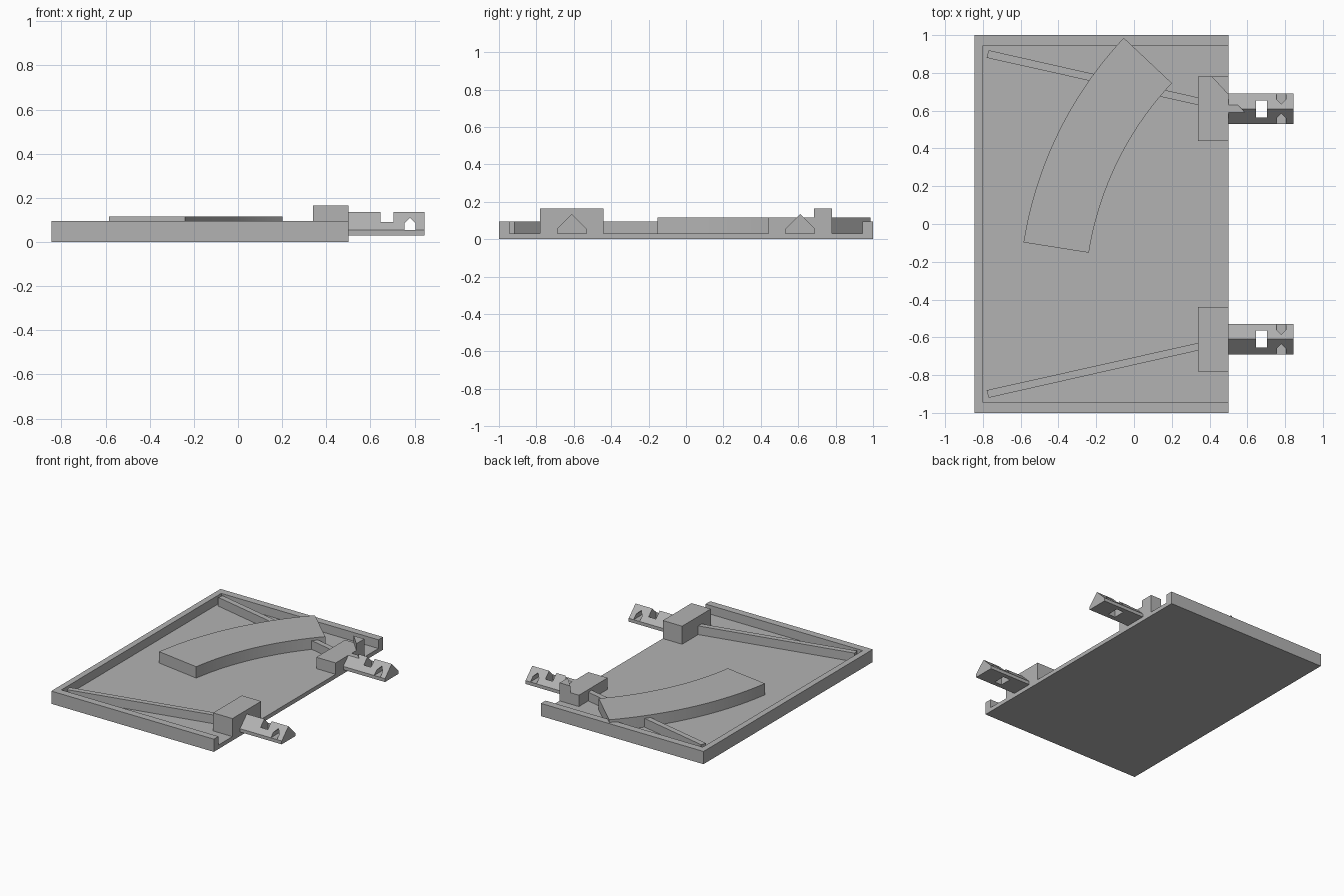
import bpy
import bmesh
from math import cos, sin, radians
from mathutils import Vector

cube = bpy.data.objects.get("Cube")
if cube:
    bpy.data.objects.remove(cube, do_unlink=True)

grey = bpy.data.materials.new("plain grey")
grey.use_nodes = True
grey.diffuse_color = (0.45, 0.45, 0.45, 1)
grey.node_tree.nodes["Principled BSDF"].inputs["Base Color"].default_value = grey.diffuse_color

FLOOR, WALL, RAISED, BLOCK = 0.03, 0.095, 0.115, 0.165


def prism(name, outline, low, high, axis="z"):
    """Extrude a 2D outline along an axis; the outline uses the other two axes in order."""
    place = {"x": lambda a, b, t: (t, a, b),
             "y": lambda a, b, t: (a, t, b),
             "z": lambda a, b, t: (a, b, t)}[axis]
    bm = bmesh.new()
    face = bm.faces.new([bm.verts.new(place(a, b, low)) for a, b in outline])
    new = bmesh.ops.extrude_face_region(bm, geom=[face])["geom"]
    verts = [v for v in new if isinstance(v, bmesh.types.BMVert)]
    bmesh.ops.translate(bm, verts=verts, vec=Vector(place(0, 0, high - low)))
    bmesh.ops.recalc_face_normals(bm, faces=bm.faces)
    mesh = bpy.data.meshes.new(name)
    bm.to_mesh(mesh)
    bm.free()
    mesh.materials.append(grey)
    obj = bpy.data.objects.new(name, mesh)
    bpy.context.collection.objects.link(obj)
    return obj


def rect(x0, x1, y0, y1):
    return [(x0, y0), (x1, y0), (x1, y1), (x0, y1)]


def cut(obj, cutter):
    """Subtract the cutter, bake the result and discard the cutter."""
    cutter.hide_render = True
    mod = obj.modifiers.new("cut", "BOOLEAN")
    mod.operation = "DIFFERENCE"
    mod.solver = "EXACT"
    mod.object = cutter
    with bpy.context.temp_override(object=obj, active_object=obj, selected_objects=[obj]):
        bpy.ops.object.modifier_apply(modifier=mod.name)
    bpy.data.objects.remove(cutter, do_unlink=True)


# Tray: open on the +x side
tray = prism("tray", rect(-0.845, 0.5, -1, 1), 0, WALL)
cut(tray, prism("tray_cutter", rect(-0.8, 0.6, -0.945, 0.945), FLOOR, 0.3))

# Block, slanted rail and connector at each end
for side, label in ((-1, "front"), (1, "back")):
    mid = side * 0.61
    block = prism(label + "_block", rect(0.34, 0.5, mid - 0.17, mid + 0.17), FLOOR, BLOCK)

    rail = [(-0.77, 0.92), (-0.78, 0.88), (0.36, 0.625), (0.36, 0.665)]
    prism(label + "_rail", [(x, side * y) for x, y in rail], FLOOR, WALL)

    gable = [(mid - 0.08, 0.03), (mid + 0.08, 0.03), (mid + 0.08, 0.055),
             (mid, 0.135), (mid - 0.08, 0.055)]
    connector = prism(label + "_connector", gable, 0.5, 0.845, "x")
    cut(connector, prism("slot_cutter", rect(0.645, 0.705, mid - 0.045, mid + 0.045), 0, 0.3))
    house = [(0.755, 0.055), (0.805, 0.055), (0.805, 0.085), (0.78, 0.11), (0.755, 0.085)]
    cut(connector, prism("hole_cutter", house, mid - 0.2, mid + 0.2, "y"))

    # The back pair is trimmed level with the curved ramp, up to a diagonal line
    if side == 1:
        trim = [(0.3, 0.9), (0.68, 0.49), (0.68, 0.4), (0.3, 0.4)]
        for part in (block, connector):
            cut(part, prism("trim_cutter", trim, RAISED, 0.3))

# Curved ramp: a ring segment
STEPS = 24
angles = [radians(171 - 34.2 * i / STEPS) for i in range(STEPS + 1)]


def arc(radius, turns):
    return [(1.44 + radius * cos(a), -0.418 + radius * sin(a)) for a in turns]


ramp = prism("curved_ramp", arc(2.05, angles) + arc(1.70, angles[::-1]), FLOOR, RAISED)
bpy.ops.object.select_all(action="DESELECT")
ramp.select_set(True)
bpy.context.view_layer.objects.active = ramp
bpy.ops.object.shade_smooth_by_angle(angle=radians(30))
